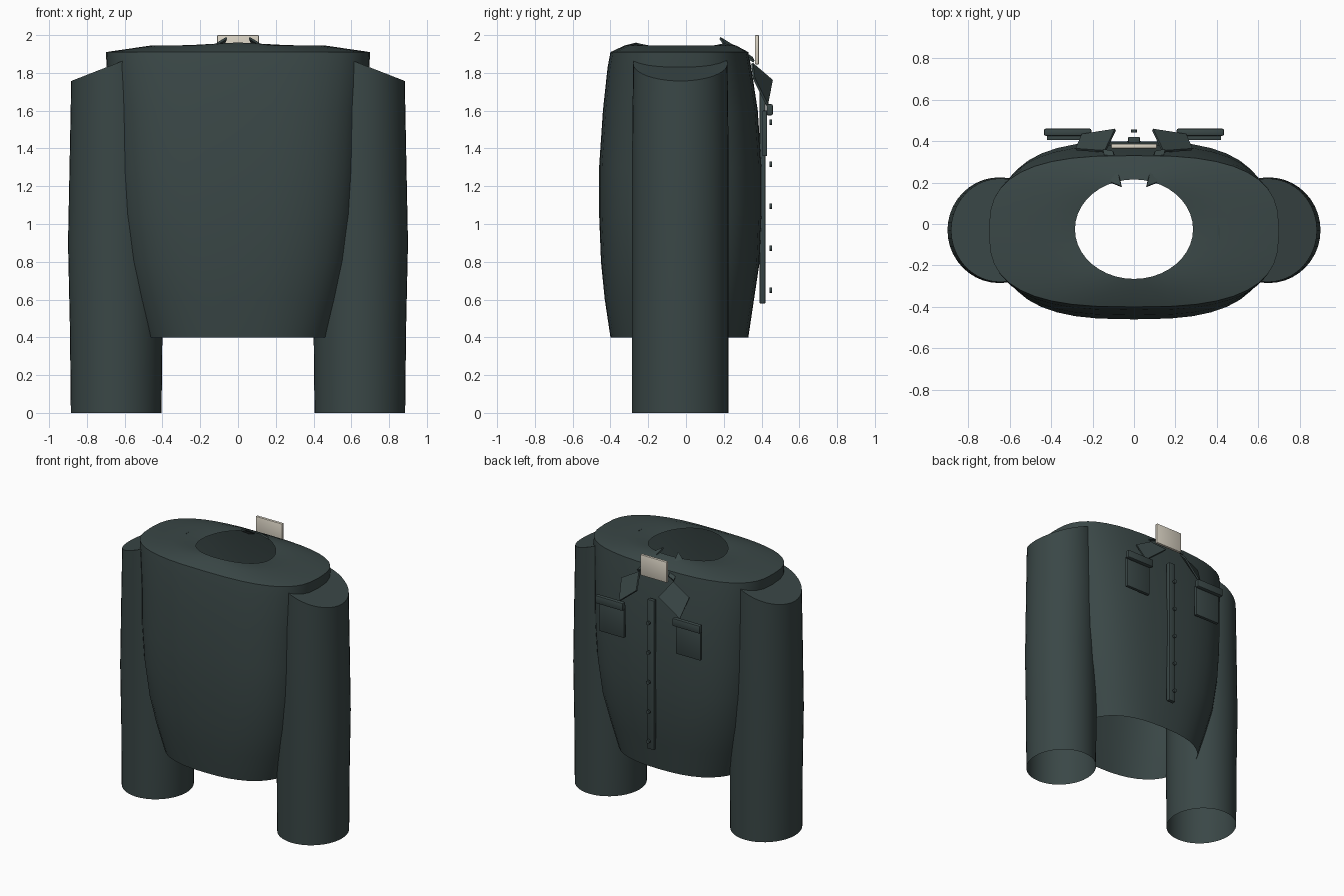
import bpy, bmesh, math
from mathutils import Vector

cube = bpy.data.objects.get("Cube")
if cube:
    bpy.data.objects.remove(cube, do_unlink=True)


def material(name, rgb):
    m = bpy.data.materials.new(name)
    m.use_nodes = True
    m.diffuse_color = (*rgb, 1)
    bsdf = m.node_tree.nodes["Principled BSDF"]
    bsdf.inputs["Base Color"].default_value = (*rgb, 1)
    bsdf.inputs["Roughness"].default_value = 0.8
    return m


CLOTH = material("dark green cloth", (0.042, 0.063, 0.062))
CREAM = material("cream label", (0.70, 0.65, 0.55))


def finish(name, bm, mat, angle=None):
    bmesh.ops.recalc_face_normals(bm, faces=bm.faces)
    mesh = bpy.data.meshes.new(name)
    bm.to_mesh(mesh)
    bm.free()
    mesh.materials.append(mat)
    ob = bpy.data.objects.new(name, mesh)
    bpy.context.collection.objects.link(ob)
    if angle:
        bpy.ops.object.select_all(action="DESELECT")
        ob.select_set(True)
        bpy.context.view_layer.objects.active = ob
        bpy.ops.object.shade_smooth_by_angle(angle=math.radians(angle))
    return ob


def loft(rings):
    """Open tube through equal-length rings of points."""
    bm = bmesh.new()
    loops = [[bm.verts.new(p) for p in ring] for ring in rings]
    for a, b in zip(loops, loops[1:]):
        for i in range(len(a)):
            j = (i + 1) % len(a)
            bm.faces.new((a[i], a[j], b[j], b[i]))
    return bm, loops


def oval(cx, cy, rx, ry, z, power=2, count=40, tilt=0):
    """Superellipse ring; tilt lowers or lifts z along x."""
    pts = []
    for i in range(count):
        t = math.tau * i / count
        c, s = math.cos(t), math.sin(t)
        x = rx * math.copysign(abs(c) ** (2 / power), c)
        y = ry * math.copysign(abs(s) ** (2 / power), s)
        pts.append((cx + x, cy + y, z + tilt * x))
    return pts


def box(name, lo, hi, mat, bevel=0.004):
    bm = bmesh.new()
    bmesh.ops.create_cube(bm, size=1)
    for v in bm.verts:
        v.co = Vector([(l + h) / 2 + c * (h - l) for l, h, c in zip(lo, hi, v.co)])
    bmesh.ops.bevel(bm, geom=bm.edges[:], offset=bevel, segments=2,
                    profile=0.5, affect="EDGES")
    return finish(name, bm, mat, 35)


# Torso shell, open at the hem: z, half width, y min, y max, squareness
PROFILE = [
    (0.40, 0.49, -0.40, 0.33, 2.5),
    (0.60, 0.55, -0.43, 0.36, 2.6),
    (0.80, 0.60, -0.45, 0.39, 2.7),
    (1.05, 0.635, -0.46, 0.40, 2.8),
    (1.30, 0.655, -0.46, 0.40, 2.8),
    (1.60, 0.67, -0.44, 0.38, 2.8),
    (1.83, 0.695, -0.415, 0.345, 2.8),
    (1.91, 0.70, -0.40, 0.33, 2.8),
    (1.945, 0.46, -0.325, 0.265, 2.4),
]
rings = [oval(0, (a + b) / 2, w, (b - a) / 2, z, p) for z, w, a, b, p in PROFILE]
# The neck rim dips a little toward the shoulders
neck = oval(0, -0.025, 0.285, 0.24, 1.96)
rings.append([(x, y, z - 0.03 * (x / 0.285) ** 2) for x, y, z in neck])
bm, _ = loft(rings)
finish("torso", bm, CLOTH, 50)

for side, s in (("left", 1), ("right", -1)):
    # Sleeve: straight tube, open at the cuff, sloping cap at the shoulder
    cx = 0.645 * s
    rings = [
        oval(cx, -0.03, 0.24, 0.255, 0.0),
        oval(cx, -0.03, 0.245, 0.255, 0.45),
        oval(cx + 0.005 * s, -0.03, 0.25, 0.255, 0.9),
        oval(cx, -0.03, 0.245, 0.255, 1.4),
        oval(cx, -0.03, 0.238, 0.25, 1.85, tilt=-0.39 * s),
    ]
    bm, loops = loft(rings)
    bm.faces.new(loops[-1])
    finish(side + "_sleeve", bm, CLOTH, 50)

    # Collar: narrow stand strip from the neck and a pointed flap
    stand = [(0.06, 0.18, 1.985), (0.11, 0.20, 1.955),
             (0.15, 0.36, 1.86), (0.10, 0.35, 1.88)]
    flap = [(0.14, 0.35, 1.85), (0.28, 0.36, 1.77),
            (0.25, 0.43, 1.63), (0.09, 0.455, 1.76)]
    for part, pts in (("collar_stand", stand), ("collar_flap", flap)):
        bm = bmesh.new()
        bm.faces.new([bm.verts.new((x * s, y, z)) for x, y, z in pts])
        ob = finish(side + "_" + part, bm, CLOTH)
        mod = ob.modifiers.new("thickness", "SOLIDIFY")
        mod.thickness = 0.012
        mod.offset = 0

    # Chest pocket and its flap
    def span(a, b):
        return min(a * s, b * s), max(a * s, b * s)
    x0, x1 = span(0.215, 0.42)
    box(side + "_pocket", (x0, 0.405, 1.36), (x1, 0.43, 1.60), CLOTH)
    x0, x1 = span(0.205, 0.435)
    box(side + "_pocket_flap", (x0, 0.425, 1.575), (x1, 0.46, 1.635), CLOTH, 0.009)

# Placket strip, buttons and neck label
box("placket", (-0.028, 0.39, 0.58), (0.028, 0.42, 1.70), CLOTH)
for i in range(5):
    bm = bmesh.new()
    bmesh.ops.create_cone(bm, cap_ends=True, segments=12, radius1=0.014,
                          radius2=0.014, depth=0.014)
    for v in bm.verts:
        x, y, z = v.co
        v.co = (x, 0.448 + z, 0.65 + 0.222 * i + y)
    finish("button_%d" % (i + 1), bm, CLOTH, 35)
box("neck_label", (-0.11, 0.365, 1.845), (0.11, 0.386, 2.0), CREAM)
